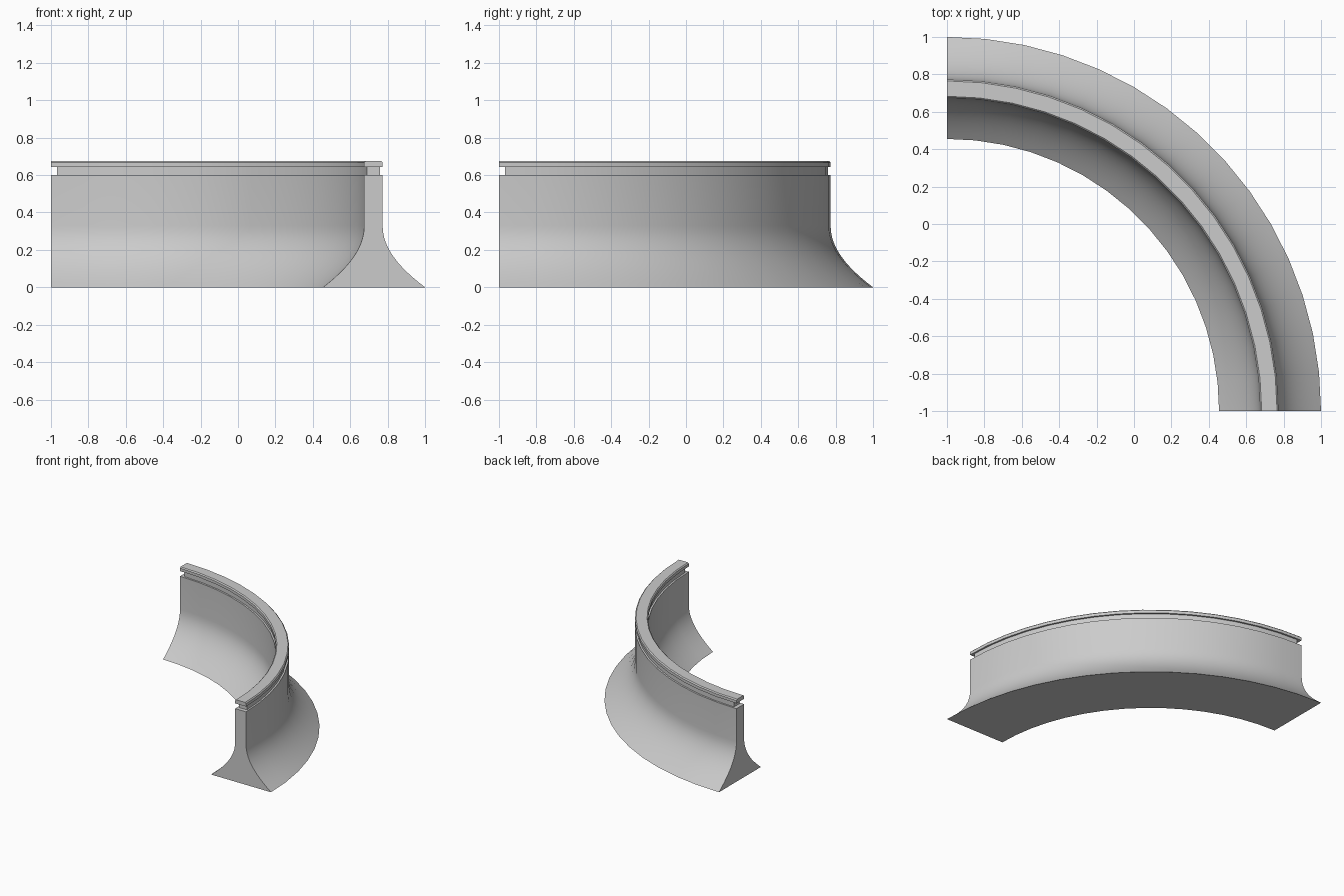
import bpy, bmesh, math
from mathutils import Vector
from mathutils.geometry import interpolate_bezier

if "Cube" in bpy.data.objects:
    bpy.data.objects.remove(bpy.data.objects["Cube"], do_unlink=True)

CENTRE = Vector((-1, -1, 0))   # axis of the quarter ring
STEPS = 15
INNER, OUTER = 1.675, 1.773    # wall radii


def sweep(name, profile, inset=0.0):
    """Revolve a closed (radius, z) profile through a quarter turn, with capped ends."""
    bm = bmesh.new()
    direction = Vector((math.cos(inset), math.sin(inset), 0))
    verts = [bm.verts.new(CENTRE + direction * r + Vector((0, 0, z))) for r, z in profile]
    start = bm.faces.new(verts)
    bmesh.ops.spin(bm, geom=[start] + list(start.edges) + verts, cent=CENTRE,
                   axis=(0, 0, 1), angle=math.pi / 2 - 2 * inset, steps=STEPS)
    # Close the starting end if the sweep consumed its face
    edges = [e for e in bm.edges if e.is_boundary]
    if edges:
        bmesh.ops.contextual_create(bm, geom=edges)
    bmesh.ops.recalc_face_normals(bm, faces=bm.faces)
    mesh = bpy.data.meshes.new(name)
    bm.to_mesh(mesh)
    bm.free()
    obj = bpy.data.objects.new(name, mesh)
    bpy.context.collection.objects.link(obj)
    bpy.ops.object.select_all(action='DESELECT')
    obj.select_set(True)
    bpy.context.view_layer.objects.active = obj
    bpy.ops.object.shade_smooth_by_angle(angle=math.radians(30))
    return obj


def flare(wall, foot):
    """Concave curve from the foot up to the vertical wall."""
    spread = foot - wall
    points = [(foot, 0), (wall + spread * 0.45, 0.095), (wall, 0.2), (wall, 0.33)]
    curve = interpolate_bezier(*[Vector((r, z, 0)) for r, z in points], 12)
    return [(p.x, p.y) for p in curve]


# Wall with flared foot
sweep("flared_wall", flare(OUTER, 2.0) + [(OUTER, 0.6), (INNER, 0.6)]
      + flare(INNER, 1.455)[::-1])

# Recessed neck, set back at both ends
sweep("recessed_neck", [(1.689, 0.6), (1.759, 0.6), (1.759, 0.643), (1.689, 0.643)],
      inset=0.019)

# Capping rail with chamfered top edges
BASE, TOP, CHAMFER = 0.643, 0.675, 0.008
sweep("cap_rail", [(INNER, BASE), (OUTER, BASE), (OUTER, TOP - CHAMFER),
                   (OUTER - CHAMFER, TOP), (INNER + CHAMFER, TOP), (INNER, TOP - CHAMFER)])
